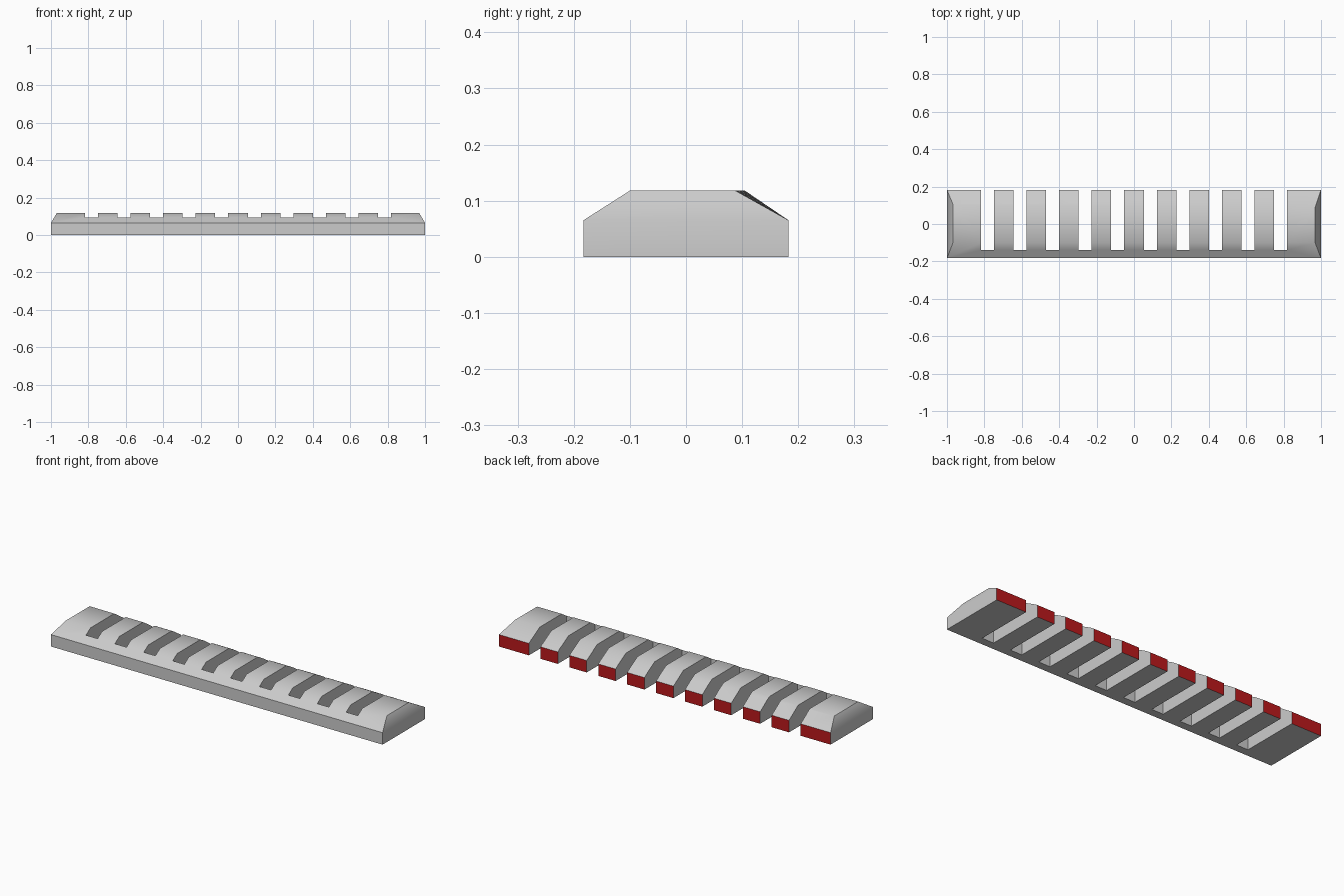
import bpy, bmesh, math

if "Cube" in bpy.data.objects:
    bpy.data.objects.remove(bpy.data.objects["Cube"])

W = 0.183            # half depth
SHOULDER, TOP = 0.065, 0.118


def new_object(name, bm):
    bmesh.ops.recalc_face_normals(bm, faces=bm.faces[:])
    mesh = bpy.data.meshes.new(name)
    bm.to_mesh(mesh)
    bm.free()
    obj = bpy.data.objects.new(name, mesh)
    bpy.context.collection.objects.link(obj)
    return obj


# Bar body: a block with a crown that slopes in on all four sides
bm = bmesh.new()
outline = [(-1, -W), (1, -W), (1, W), (-1, W)]
crown = [(-0.968, -0.1), (0.968, -0.1), (0.968, 0.088), (-0.968, 0.105)]
rings = [[bm.verts.new((x, y, z)) for x, y in pts]
         for pts, z in ((outline, 0), (outline, SHOULDER), (crown, TOP))]
bm.faces.new(rings[0])
bm.faces.new(rings[-1])
for low, high in zip(rings, rings[1:]):
    for i in range(4):
        j = (i + 1) % 4
        bm.faces.new((low[i], low[j], high[j], high[i]))
bar = new_object("slotted_bar", bm)

# Ten slots cut right through, open at the back
bm = bmesh.new()
for i in range(10):
    cx = (i - 4.5) * 0.1743
    cube = bmesh.ops.create_cube(bm, size=1)["verts"]
    for v in cube:
        v.co.x = cx + v.co.x * 0.07
        v.co.y = 0.3 if v.co.y > 0 else -0.139
        v.co.z = 0.3 if v.co.z > 0 else -0.2
cutter = new_object("slot_cutter", bm)
cutter.hide_render = True

mod = bar.modifiers.new("slots", 'BOOLEAN')
mod.operation = 'DIFFERENCE'
mod.solver = 'EXACT'
mod.object = cutter
bpy.context.view_layer.objects.active = bar
bar.select_set(True)
cutter.select_set(False)
bpy.ops.object.modifier_apply(modifier=mod.name)
bpy.data.objects.remove(cutter)

# Red ends of the teeth along the back
red = bpy.data.materials.new("red")
red.diffuse_color = (0.5, 0.01, 0.012, 1)
red.use_nodes = True
red.node_tree.nodes["Principled BSDF"].inputs["Base Color"].default_value = red.diffuse_color
bar.data.materials.clear()
bar.data.materials.append(None)
bar.data.materials.append(red)
for p in bar.data.polygons:
    p.material_index = int(p.normal.y > 0.9 and p.center.y > W - 0.01)

# Soft crown, crisp edges elsewhere
bpy.ops.object.shade_smooth_by_angle(angle=math.radians(40))
